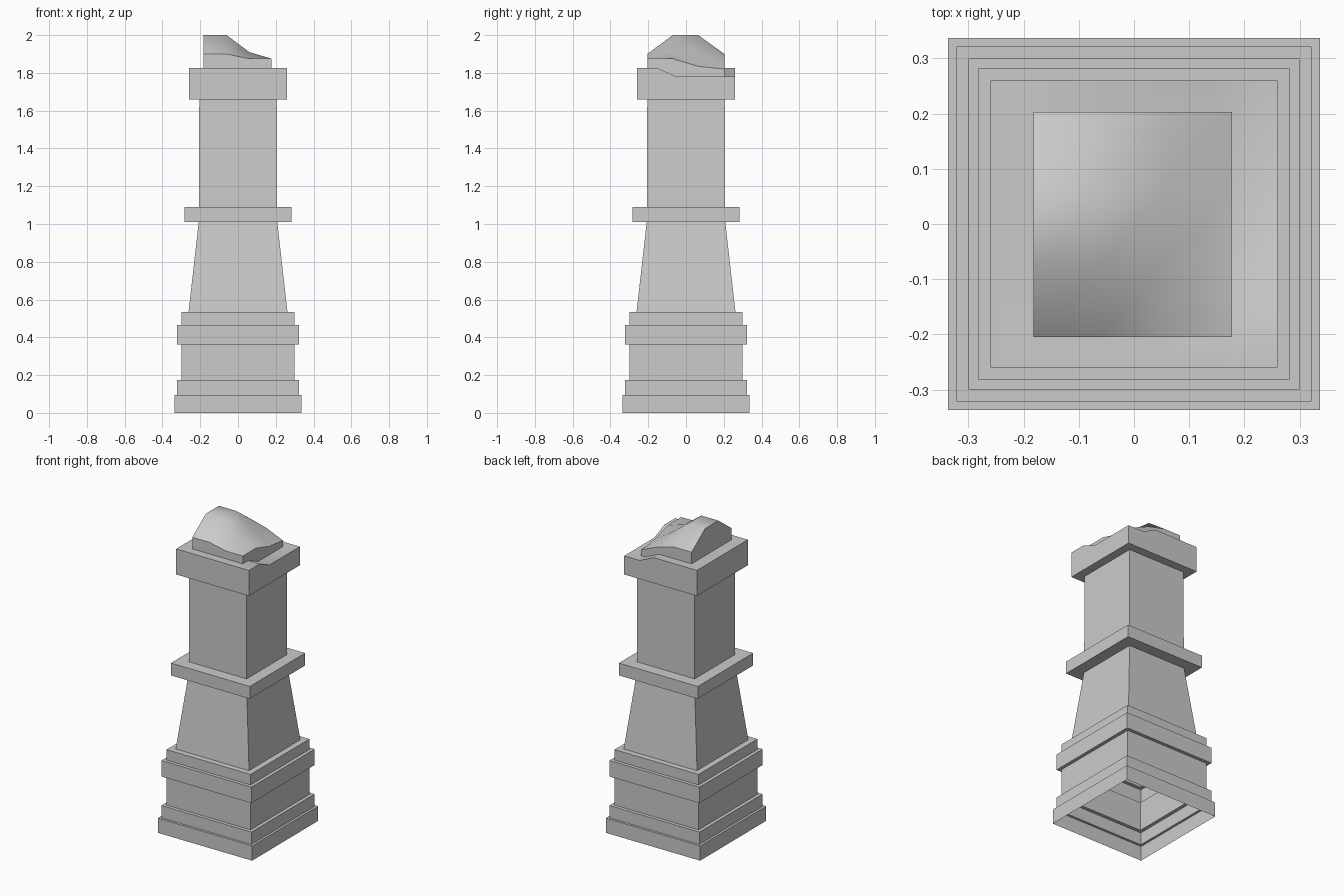
import bpy, bmesh, math

if "Cube" in bpy.data.objects:
    bpy.data.objects.remove(bpy.data.objects["Cube"])


def finish(name, bm):
    bmesh.ops.recalc_face_normals(bm, faces=bm.faces)
    me = bpy.data.meshes.new(name)
    bm.to_mesh(me)
    bm.free()
    ob = bpy.data.objects.new(name, me)
    bpy.context.collection.objects.link(ob)
    return ob


def square_shell(name, profile):
    """Hollow square section through (half width, z) points, open at both ends."""
    bm = bmesh.new()
    rings = [[bm.verts.new((sx * r, sy * r, z))
              for sx, sy in ((-1, -1), (1, -1), (1, 1), (-1, 1))]
             for r, z in profile]
    for a, b in zip(rings, rings[1:]):
        for i in range(4):
            j = (i + 1) % 4
            bm.faces.new((a[i], a[j], b[j], b[i]))
    # stepped shells: face outwards explicitly, since the ends are open
    me = bpy.data.meshes.new(name)
    bm.to_mesh(me)
    bm.free()
    ob = bpy.data.objects.new(name, me)
    bpy.context.collection.objects.link(ob)
    return ob


def broken_block(name, xs, ys, heights, z_bottom):
    """Block with an uneven, softly shaded top; heights[x][y]."""
    bm = bmesh.new()
    top = [[bm.verts.new((x, y, heights[i][j])) for j, y in enumerate(ys)]
           for i, x in enumerate(xs)]
    nx, ny = len(xs), len(ys)
    for i in range(nx - 1):
        for j in range(ny - 1):
            f = bm.faces.new((top[i][j], top[i + 1][j],
                              top[i + 1][j + 1], top[i][j + 1]))
            f.smooth = True
    # flat side walls, one face per side
    sides = ([top[i][0] for i in range(nx)], [top[-1][j] for j in range(ny)],
             [top[i][-1] for i in reversed(range(nx))],
             [top[0][j] for j in reversed(range(ny))])
    foot = [bm.verts.new((s[0].co.x, s[0].co.y, z_bottom)) for s in sides]
    for k, s in enumerate(sides):
        bm.faces.new([foot[k], foot[(k + 1) % 4]] + s[::-1])
    bm.normal_update()
    for e in bm.edges:
        if len(e.link_faces) == 2:
            soft = all(f.smooth for f in e.link_faces)
            e.smooth = soft and e.calc_face_angle(0) < math.radians(50)
    return finish(name, bm)


# Stepped plinth
square_shell("plinth", [
    (.337, 0), (.337, .095), (.322, .095), (.322, .175), (.30, .175),
    (.30, .362), (.322, .362), (.322, .465), (.30, .465), (.30, .533),
    (.26, .533)])

# Tapered lower shaft, middle band and upper shaft
square_shell("lower_shaft", [(.262, .533), (.208, 1.01)])
square_shell("middle_band", [
    (.208, 1.01), (.282, 1.01), (.282, 1.09), (.207, 1.09)])
square_shell("upper_shaft", [(.207, 1.09), (.205, 1.66), (.26, 1.66)])

# Cap slab, worn down at its back right corner
cap_x = (-.26, .05, .15, .26)
cap_y = (-.26, -.15, -.05, .26)
broken_block("cap", cap_x, cap_y,
             [[1.78 if x > .1 and y > -.1 else 1.825 for y in cap_y]
              for x in cap_x], 1.66)

# Broken stump on top
broken_block("broken_top", (-.182, -.06, .06, .178), (-.205, -.07, .065, .203), [
    (1.90, 2.00, 2.00, 1.90),
    (1.90, 2.00, 2.00, 1.90),
    (1.875, 1.91, 1.91, 1.87),
    (1.875, 1.875, 1.835, 1.82)], 1.775)
